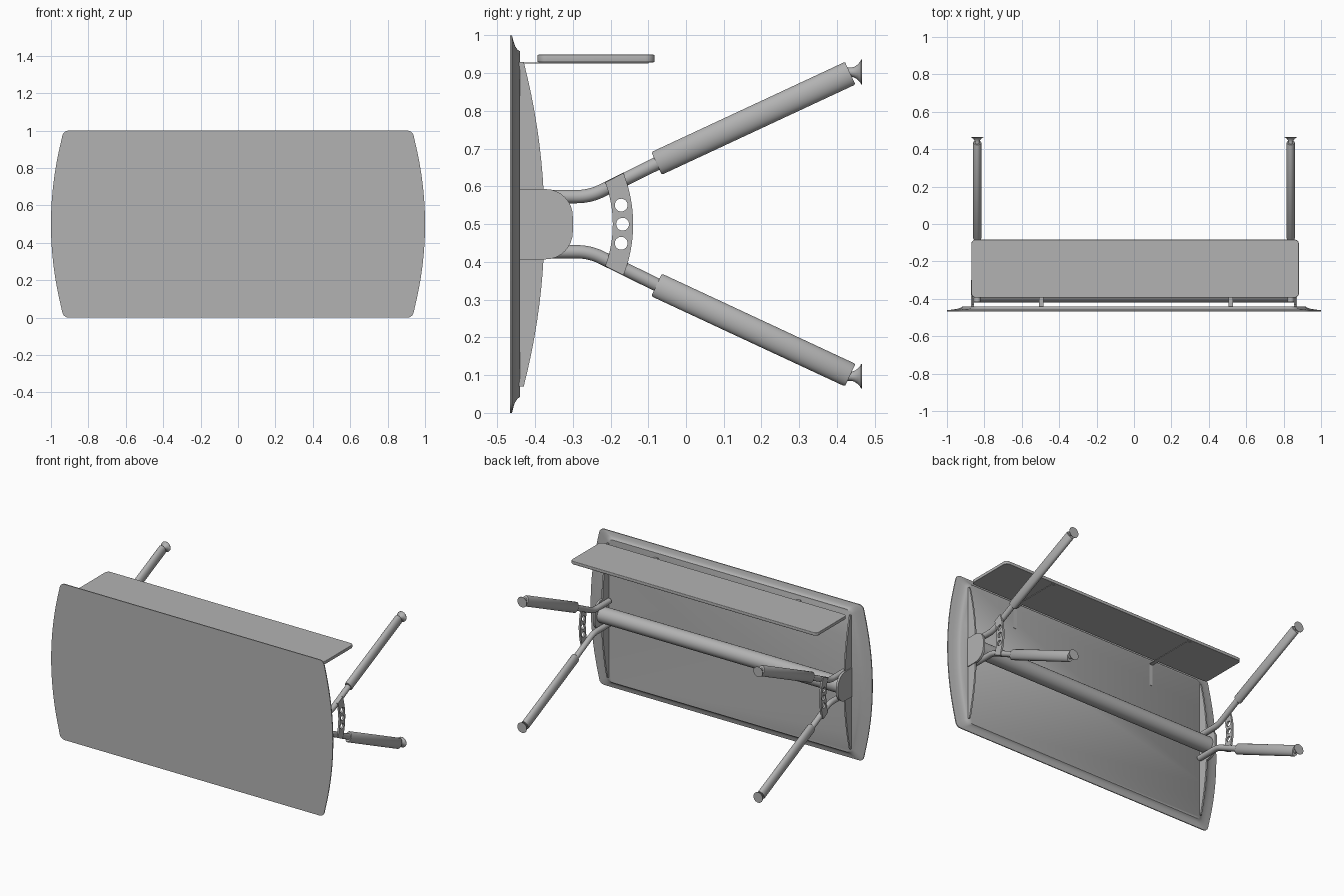
import bpy, bmesh, math
from mathutils import Matrix, Vector

cube = bpy.data.objects.get("Cube")
if cube:
    bpy.data.objects.remove(cube, do_unlink=True)

grey = bpy.data.materials.new("plain grey")
grey.use_nodes = True
grey.diffuse_color = (0.45, 0.45, 0.45, 1)
grey.node_tree.nodes["Principled BSDF"].inputs["Base Color"].default_value = (0.45, 0.45, 0.45, 1)

SIDE = Matrix(((0, 0, 1), (1, 0, 0), (0, 1, 0))).to_4x4()  # drawn in y, z; thick in x


def finish(ob):
    """Link-ready object: one material, smooth with sharp edges kept."""
    ob.data.materials.clear()
    ob.data.materials.append(grey)
    bpy.ops.object.select_all(action='DESELECT')
    ob.select_set(True)
    bpy.context.view_layer.objects.active = ob
    if ob.type == 'CURVE':
        bpy.ops.object.convert(target='MESH')
    bpy.ops.object.shade_smooth_by_angle(angle=math.radians(35))
    return ob


def link(name, data):
    ob = bpy.data.objects.new(name, data)
    bpy.context.collection.objects.link(ob)
    return ob


def plate(name, loops, thick, matrix, bevel=0.0):
    """Flat plate from closed outlines; later outlines become holes."""
    cu = bpy.data.curves.new(name, 'CURVE')
    cu.dimensions, cu.fill_mode = '2D', 'BOTH'
    cu.extrude = thick / 2 - bevel
    cu.bevel_depth, cu.bevel_resolution, cu.offset = bevel, 2, -bevel
    for pts in loops:
        sp = cu.splines.new('POLY')
        sp.points.add(len(pts) - 1)
        for p, (u, v) in zip(sp.points, pts):
            p.co = (u, v, 0, 1)
        sp.use_cyclic_u = True
    ob = link(name, cu)
    ob.matrix_world = matrix
    return finish(ob)


def loft(name, rings):
    """Closed solid through matching rings of points."""
    bm = bmesh.new()
    rows = [[bm.verts.new(p) for p in ring] for ring in rings]
    n = len(rows[0])
    for a, b in zip(rows, rows[1:]):
        for i in range(n):
            j = (i + 1) % n
            bm.faces.new((a[i], a[j], b[j], b[i]))
    bm.faces.new(rows[0])
    bm.faces.new(rows[-1])
    bmesh.ops.recalc_face_normals(bm, faces=bm.faces)
    me = bpy.data.meshes.new(name)
    bm.to_mesh(me)
    bm.free()
    return finish(link(name, me))


def rod(name, start, end, stations, wide=1.0, n=32):
    """Turned part: stations are (fraction along axis, radius); wide scales x."""
    start, end = Vector(start), Vector(end)
    axis = (end - start).normalized()
    u = Vector((1, 0, 0)) if abs(axis.x) < 0.5 else Vector((0, 1, 0))
    v = axis.cross(u)
    ang = [math.tau * i / n for i in range(n)]
    return loft(name, [[start.lerp(end, t) + u * (r * wide * math.cos(a)) + v * (r * math.sin(a))
                        for a in ang] for t, r in stations])


def arc(cx, cy, r, a0, a1, n=8):
    return [(cx + r * math.cos(math.radians(a0 + (a1 - a0) * i / n)),
             cy + r * math.sin(math.radians(a0 + (a1 - a0) * i / n))) for i in range(n + 1)]


def rounded_rect(x0, x1, y0, y1, r):
    return (arc(x1 - r, y1 - r, r, 0, 90) + arc(x0 + r, y1 - r, r, 90, 180)
            + arc(x0 + r, y0 + r, r, 180, 270) + arc(x1 - r, y0 + r, r, 270, 360))


# Table top: bowed ends, rounded corners, coved underside
quarter = [(1 - 0.06 * (i / 14) ** 2, 0.465 * i / 14) for i in range(14)]
quarter += arc(0.905, 0.465, 0.035, 8, 90)
half = quarter + [(-x, z) for x, z in reversed(quarter)]
outline = half + [(x, -z) for x, z in reversed(half) if z > 0]


def top_ring(y, inset):
    return [(x * (1 - 2 * inset), y, 0.5 + z * (1 - 2 * inset)) for x, z in outline]


cove = [(-0.467, 0), (-0.461, 0), (-0.457, 0.016), (-0.453, 0.028), (-0.447, 0.037), (-0.44, 0.042)]
loft("table_top", [top_ring(y, i) for y, i in cove])

# Centre beam between the two ends
rod("centre_beam", (-0.856, -0.37, 0.5), (0.856, -0.37, 0.5), [(0, 0.05), (1, 0.05)])

# End assemblies
fin = [(-0.442, 0.07), (-0.43, 0.07)]
fin += [(-0.375 - 0.055 * (1 - i / 10) ** 2, 0.07 + 0.43 * i / 10) for i in range(1, 11)]
fin += [(y, 1 - z) for y, z in reversed(fin[:-1])]
hub = ([(-0.442, 0.407)] + arc(-0.372, 0.479, 0.072, -90, 0)
       + arc(-0.372, 0.521, 0.072, 0, 90) + [(-0.442, 0.593)])
brace = arc(-0.51, 0.5, 0.37, -21.5, 21.5, 16) + arc(-0.51, 0.5, 0.316, 20.5, -20.5, 16)
holes = [arc(-0.51, 0.5, 0.342, a, a, 1)[0] for a in (-8.5, 0, 8.5)]
hole_loops = [arc(y, z, 0.017, 0, 345, 23) for y, z in holes]

for side, sx in (("left", 1), ("right", -1)):
    x = sx * 0.838
    plate(side + "_end_fin", [fin], 0.01, Matrix.Translation((sx * 0.861, 0, 0)) @ SIDE)
    plate(side + "_hub", [hub], 0.014, Matrix.Translation((sx * 0.864, 0, 0)) @ SIDE)
    plate(side + "_brace", [brace] + hole_loops, 0.012, Matrix.Translation((sx * 0.854, 0, 0)) @ SIDE)

    for level, sz in (("upper", 1), ("lower", -1)):
        name = side + "_" + level

        def at(y, z):
            return (x, y, 0.5 + sz * z)

        # Bent inner tube
        cu = bpy.data.curves.new(name + "_leg_tube", 'CURVE')
        cu.dimensions, cu.use_fill_caps = '3D', True
        cu.bevel_depth, cu.bevel_resolution = 0.018, 5
        path = [(-0.418, 0.073)] + [(y, z + 0.073 + 0.15) for y, z in arc(-0.29, 0, 0.15, -90, -65)]
        path += [(-0.05, 0.174)]
        sp = cu.splines.new('POLY')
        sp.points.add(len(path) - 1)
        for p, q in zip(sp.points, path):
            p.co = (*at(*q), 1)
        finish(link(name + "_leg_tube", cu))

        # Oval sleeve with eased ends, then a flared foot
        rod(name + "_leg_sleeve", at(-0.078, 0.161), at(0.435, 0.4),
            [(0, 0.03), (0.008, 0.033), (0.992, 0.033), (1, 0.031)], wide=0.68)
        rod(name + "_foot", at(0.415, 0.403), at(0.466, 0.403),
            [(0, 0.012), (0.45, 0.012), (0.6, 0.014), (0.78, 0.02), (0.92, 0.028), (0.96, 0.033), (1, 0.033)])

# Shelf carried on two thin angle brackets
plate("shelf", [rounded_rect(-0.87, 0.882, -0.394, -0.083, 0.025)], 0.02,
      Matrix.Translation((0, 0, 0.939)), bevel=0.003)
for side, x in (("left", 0.517), ("right", -0.495)):
    strip = [(-0.441, 0.79), (-0.438, 0.79), (-0.438, 0.926), (-0.1, 0.926), (-0.1, 0.929), (-0.441, 0.929)]
    plate(side + "_shelf_bracket", [strip], 0.024, Matrix.Translation((x, 0, 0)) @ SIDE)
